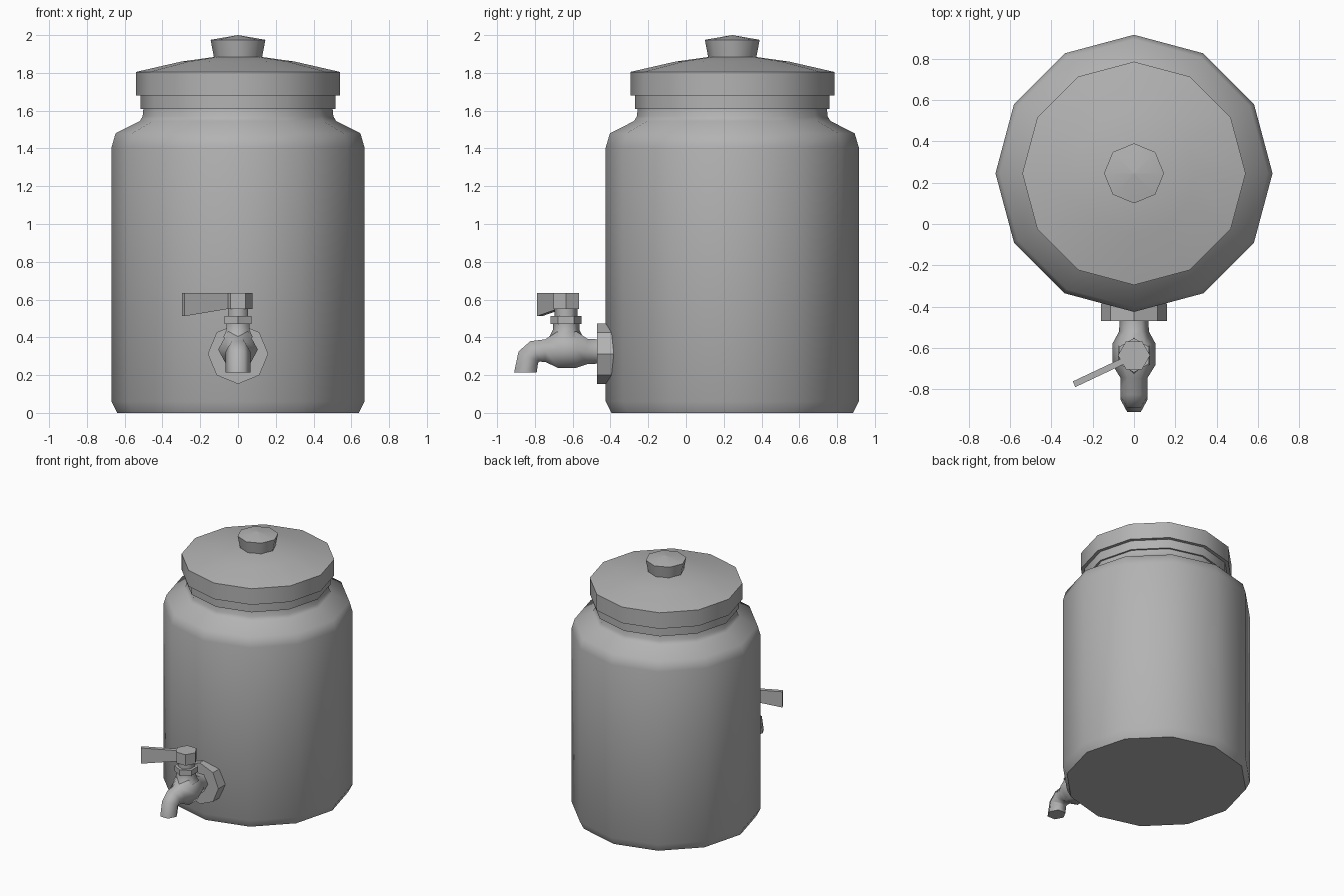
import bpy, bmesh, math
from mathutils import Vector

if "Cube" in bpy.data.objects:
    bpy.data.objects.remove(bpy.data.objects["Cube"])

grey = bpy.data.materials.new("plain grey")
grey.diffuse_color = (0.45, 0.45, 0.45, 1)
grey.use_nodes = True
grey.node_tree.nodes["Principled BSDF"].inputs["Base Color"].default_value = grey.diffuse_color
CY = 0.245      # jar axis
TY = -0.635     # tap valve axis


def finish(name, bm, angle):
    bmesh.ops.remove_doubles(bm, verts=bm.verts, dist=1e-5)
    bmesh.ops.recalc_face_normals(bm, faces=bm.faces)
    me = bpy.data.meshes.new(name)
    bm.to_mesh(me)
    bm.free()
    me.materials.append(grey)
    ob = bpy.data.objects.new(name, me)
    bpy.context.collection.objects.link(ob)
    bpy.ops.object.select_all(action='DESELECT')
    ob.select_set(True)
    bpy.context.view_layer.objects.active = ob
    bpy.ops.object.shade_smooth_by_angle(angle=math.radians(angle))
    return ob


def skin(name, rings, angle):
    """Join equal rings of points into a closed skin."""
    bm = bmesh.new()
    vs = [[bm.verts.new(p) for p in r] for r in rings]
    n = len(vs[0])
    for a, b in zip(vs, vs[1:]):
        for i in range(n):
            j = (i + 1) % n
            bm.faces.new((a[i], a[j], b[j], b[i]))
    bm.faces.new(vs[0][::-1])
    bm.faces.new(vs[-1])
    return finish(name, bm, angle)


def turned(name, profile, sides, y, angle, turn=0.0):
    """Lathe (radius, z) points about a vertical axis."""
    rings = []
    for r, z in profile:
        rings.append([(r * math.cos(turn + k * math.tau / sides),
                       y + r * math.sin(turn + k * math.tau / sides), z)
                      for k in range(sides)])
    return skin(name, rings, angle)


# Jar, seal and lid
turned("jar", [(0.64, 0), (0.67, 0.06), (0.67, 1.405), (0.648, 1.48),
               (0.52, 1.545), (0.505, 1.57), (0.50, 1.62)], 12, CY, 50)
turned("seal", [(0.515, 1.61), (0.515, 1.69)], 12, CY, 40)
turned("lid", [(0.54, 1.68), (0.54, 1.805), (0.30, 1.86), (0.12, 1.885)],
       12, CY, 50)
turned("lid_knob", [(0.125, 1.87), (0.145, 1.975), (0.001, 2.0)], 8, CY, 50)

# Round plate that holds the tap against the jar
skin("tap_flange", [[(0.16 * math.cos(k * math.tau / 8), y,
                      0.313 + 0.16 * math.sin(k * math.tau / 8))
                     for k in range(8)] for y in (-0.47, -0.385)], 35)

# Tap body: six-sided rings as (y, z, radius, tilt towards down)
stations = [(-0.46, 0.325, 0.07, 0), (-0.52, 0.325, 0.072, 0),
            (-0.58, 0.335, 0.105, 0), (-0.68, 0.335, 0.105, 0),
            (-0.745, 0.33, 0.065, 0), (-0.80, 0.325, 0.065, 25),
            (-0.835, 0.295, 0.065, 60), (-0.85, 0.215, 0.065, 90)]
body = []
for y, z, r, tilt in stations:
    t = math.radians(tilt)
    up = Vector((0, -math.sin(t), math.cos(t)))
    body.append([Vector((r * math.cos(k * math.tau / 6), y, z))
                 + up * r * math.sin(k * math.tau / 6) * 1.06
                 for k in range(6)])
skin("tap_body", body, 65)

# Valve neck, collar, stem and cap
turned("valve_neck", [(0.09, 0.40), (0.07, 0.44), (0.07, 0.475)],
       6, TY, 65, math.pi / 6)
turned("valve_collar", [(0.083, 0.47), (0.083, 0.512)], 6, TY, 35, math.pi / 6)
turned("valve_stem", [(0.06, 0.51), (0.06, 0.555)], 6, TY, 65, math.pi / 6)
turned("valve_cap", [(0.078, 0.55), (0.078, 0.635)], 6, TY, 35)

# Lever: a thin plate that gets deeper towards its tip
a, b = Vector((-0.05, -0.662, 0)), Vector((-0.29, -0.775, 0))
d = (b - a).normalized()
side = Vector((-d.y, d.x, 0)) * 0.015
skin("valve_lever", [[p + side + Vector((0, 0, low)), p - side + Vector((0, 0, low)),
                      p - side + Vector((0, 0, 0.634)), p + side + Vector((0, 0, 0.634))]
                     for p, low in ((a, 0.552), (b, 0.512))], 30)
